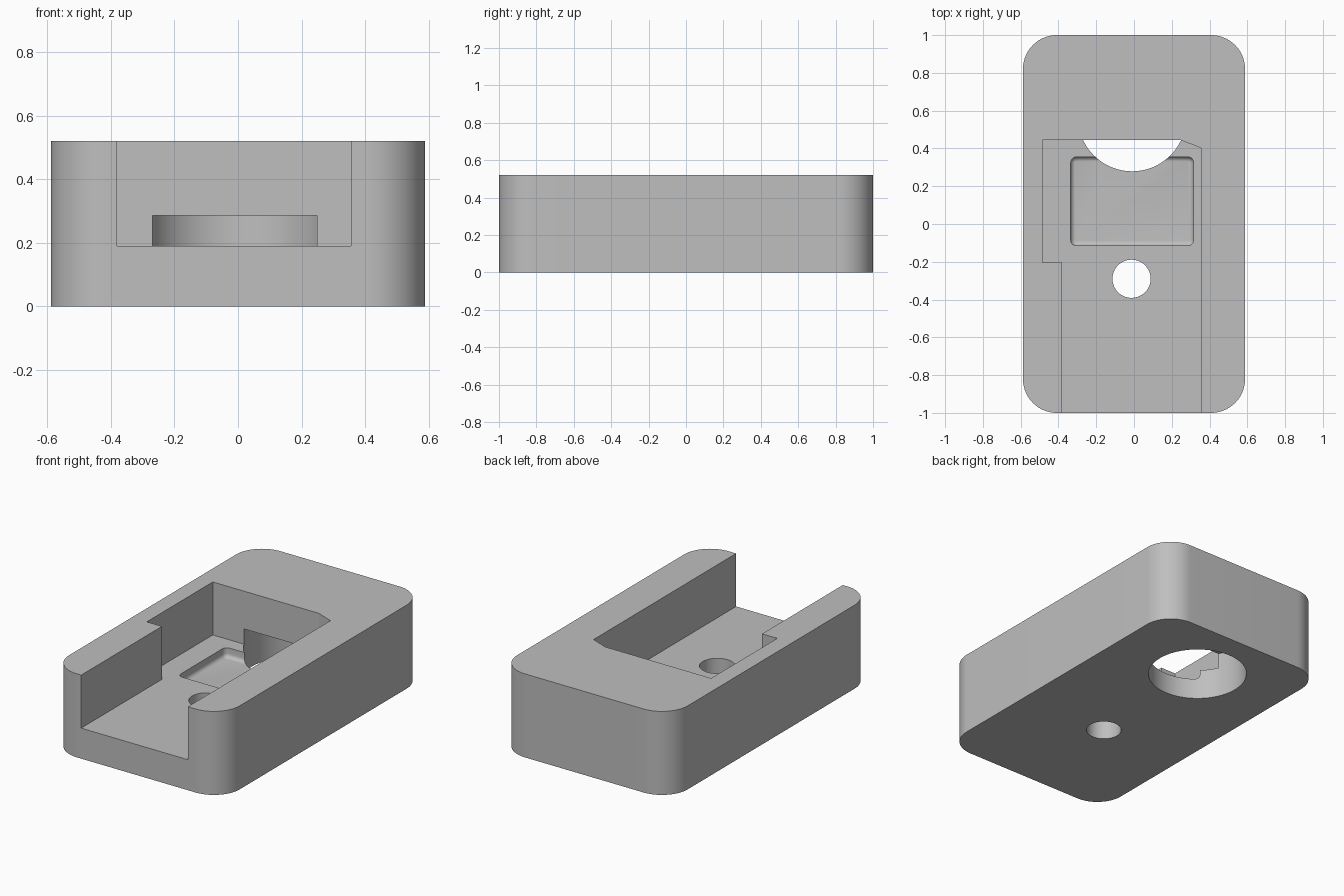
import bpy, bmesh, math

cube = bpy.data.objects.get("Cube")
if cube:
    bpy.data.objects.remove(cube, do_unlink=True)

grey = bpy.data.materials.new("plain_grey")
grey.use_nodes = True
colour = (0.52, 0.52, 0.52, 1)
grey.diffuse_color = colour
grey.node_tree.nodes["Principled BSDF"].inputs["Base Color"].default_value = colour


def rounded_outline(x0, x1, y0, y1, r, steps):
    """Counter-clockwise rounded rectangle."""
    centres = [(x1 - r, y1 - r), (x0 + r, y1 - r), (x0 + r, y0 + r), (x1 - r, y0 + r)]
    pts = []
    for q, (cx, cy) in enumerate(centres):
        for i in range(steps + 1):
            a = (q + i / steps) * math.pi / 2
            pts.append((cx + r * math.cos(a), cy + r * math.sin(a)))
    return pts


def circle(cx, cy, r, n=96):
    return [(cx + r * math.cos(i * math.tau / n), cy + r * math.sin(i * math.tau / n))
            for i in range(n)]


def prism(name, outline, z0, z1, floor_fillet=0):
    """Extrude an outline upward, optionally rounding its lower rim."""
    bm = bmesh.new()
    base = bm.faces.new([bm.verts.new((x, y, z0)) for x, y in outline])
    top = bmesh.ops.extrude_face_region(bm, geom=[base], use_keep_orig=True)
    verts = [v for v in top["geom"] if isinstance(v, bmesh.types.BMVert)]
    bmesh.ops.translate(bm, verts=verts, vec=(0, 0, z1 - z0))
    bmesh.ops.recalc_face_normals(bm, faces=bm.faces[:])
    if floor_fillet:
        rim = [e for e in bm.edges if all(abs(v.co.z - z0) < 1e-5 for v in e.verts)]
        bmesh.ops.bevel(bm, geom=rim, offset=floor_fillet, segments=5,
                        profile=0.5, affect='EDGES')
    mesh = bpy.data.meshes.new(name)
    bm.to_mesh(mesh)
    bm.free()
    mesh.materials.append(grey)
    obj = bpy.data.objects.new(name, mesh)
    bpy.context.collection.objects.link(obj)
    return obj


# Main body
height, floor = 0.52, 0.19
body = prism("holder_body", rounded_outline(-0.588, 0.588, -1, 1, 0.18, 20), 0, height)

# Open-fronted pocket, wider at the back and with one clipped corner
pocket = [(-0.38, -1.1), (0.355, -1.1), (0.355, 0.402), (0.245, 0.445),
          (-0.485, 0.445), (-0.485, -0.205), (-0.38, -0.205)]

cutters = [
    prism("pocket_cutter", pocket, floor, height + 0.1),
    # Shallow tray in the pocket floor
    prism("tray_cutter", rounded_outline(-0.335, 0.315, -0.115, 0.355, 0.03, 6),
          floor - 0.06, floor + 0.05, floor_fillet=0.025),
    # Wide blind bore from below and narrow through hole
    prism("wide_bore_cutter", circle(-0.01, 0.565, 0.286), -0.1, 0.285),
    prism("small_hole_cutter", circle(-0.013, -0.29, 0.101, 64), -0.1, floor + 0.1),
]

bpy.ops.object.select_all(action='DESELECT')
body.select_set(True)
bpy.context.view_layer.objects.active = body
for cutter in cutters:
    cutter.hide_render = True
    mod = body.modifiers.new(cutter.name, 'BOOLEAN')
    mod.operation = 'DIFFERENCE'
    mod.solver = 'EXACT'
    mod.object = cutter
    bpy.ops.object.modifier_apply(modifier=mod.name)
    bpy.data.objects.remove(cutter, do_unlink=True)

bpy.ops.object.shade_smooth_by_angle(angle=math.radians(20))
